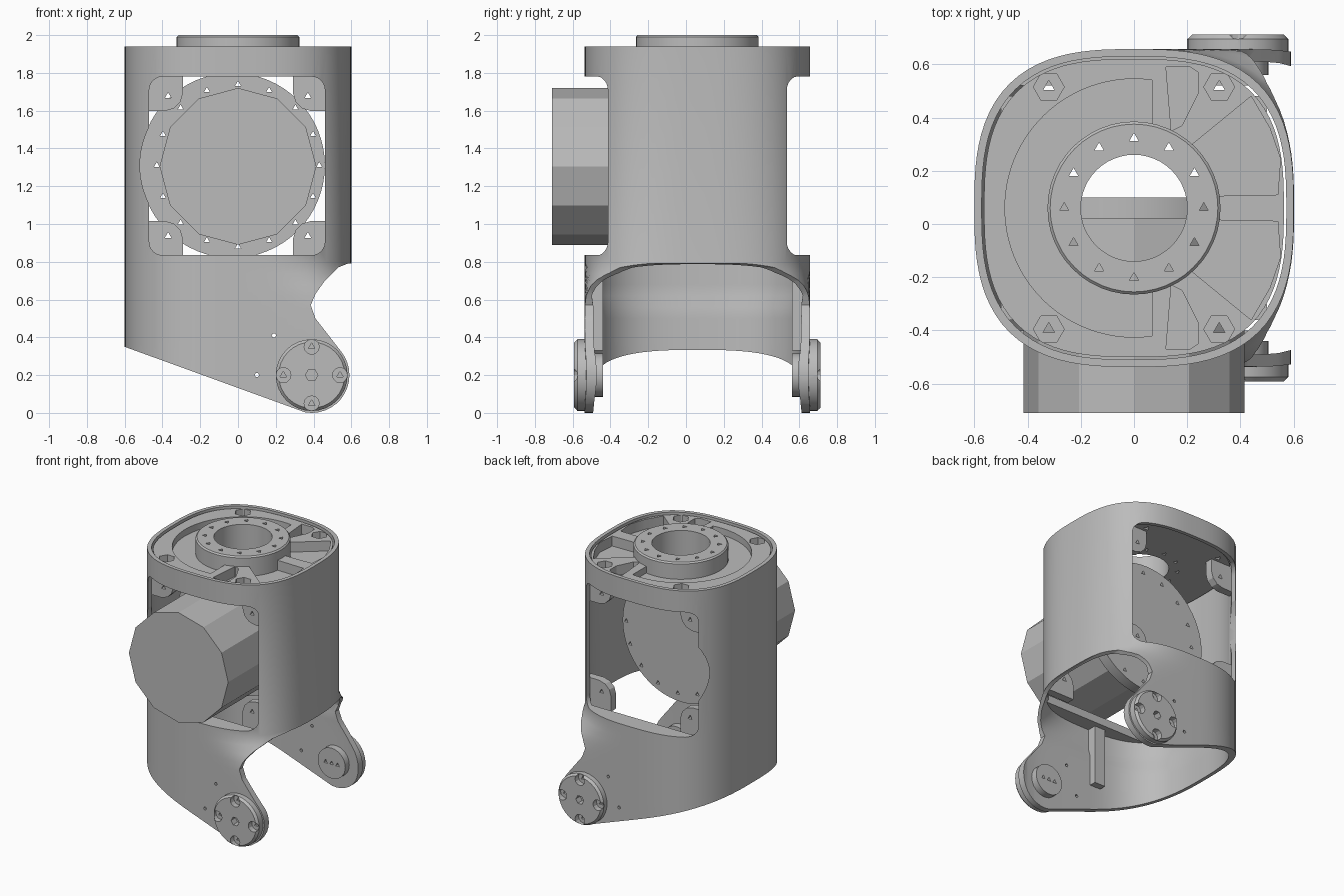
import bpy, bmesh
from math import sin, cos, pi, radians

if "Cube" in bpy.data.objects:
    bpy.data.objects.remove(bpy.data.objects["Cube"], do_unlink=True)

YC = 0.06          # middle of the housing in y
parts = []

grey = bpy.data.materials.new("machined grey")
grey.use_nodes = True
grey.diffuse_color = (0.5, 0.5, 0.5, 1)
grey.node_tree.nodes["Principled BSDF"].inputs["Base Color"].default_value = (0.5, 0.5, 0.5, 1)


def finish(name, bm):
    bmesh.ops.recalc_face_normals(bm, faces=bm.faces)
    mesh = bpy.data.meshes.new(name)
    bm.to_mesh(mesh)
    bm.free()
    ob = bpy.data.objects.new(name, mesh)
    bpy.context.collection.objects.link(ob)
    parts.append(ob)
    return ob


def loft(name, rings, closed=False):
    """Bridge rings of equal length; cap the ends, or close the loop."""
    bm = bmesh.new()
    rows = [[bm.verts.new(p) for p in ring] for ring in rings]
    count = len(rows[0])
    pairs = list(zip(rows, rows[1:])) + ([(rows[-1], rows[0])] if closed else [])
    for a, b in pairs:
        for i in range(count):
            j = (i + 1) % count
            bm.faces.new((a[i], a[j], b[j], b[i]))
    if not closed:
        bm.faces.new(rows[0])
        bm.faces.new(rows[-1])
    return finish(name, bm)


def prism(name, pts, lo, hi, axis="z"):
    place = (lambda p, w: (p[0], p[1], w)) if axis == "z" else (lambda p, w: (p[0], w, p[1]))
    return loft(name, [[place(p, w) for p in pts] for w in (lo, hi)])


def circle(cx, cy, r, n, start=0.0):
    return [(cx + r * cos(start + 2 * pi * i / n), cy + r * sin(start + 2 * pi * i / n)) for i in range(n)]


def box(x0, x1, y0, y1):
    return [(x0, y0), (x1, y0), (x1, y1), (x0, y1)]


def rounded_box(x0, x1, y0, y1, r, n=6):
    pts = []
    for k, (cx, cy) in enumerate(box(x0 + r, x1 - r, y0 + r, y1 - r)):
        for i in range(n + 1):
            a = pi + k * pi / 2 + i * pi / 2 / n
            pts.append((cx + r * cos(a), cy + r * sin(a)))
    return pts


def cut(ob, *cutters):
    for c in cutters:
        mod = ob.modifiers.new("cut", "BOOLEAN")
        mod.operation, mod.solver, mod.object = "DIFFERENCE", "EXACT", c
        bpy.context.view_layer.update()
        deps = bpy.context.evaluated_depsgraph_get()
        mesh = bpy.data.meshes.new_from_object(ob.evaluated_get(deps))
        ob.modifiers.clear()
        ob.data = mesh
        parts.remove(c)
        bpy.data.objects.remove(c, do_unlink=True)


def mirror_y(pts):
    return [(x, 2 * YC - y) for x, y in pts]


def section(z, inset=0.0, n=96):
    """Rounded housing outline; it turns boxy on the ear side lower down."""
    t = min(max((0.8 - z) / 0.42, 0), 1)
    t = t * t * (3 - 2 * t)
    ring = []
    for i in range(n):
        c, s = cos(2 * pi * i / n), sin(2 * pi * i / n)
        a, p = (0.6 + 0.12 * t, 2.8 + 7 * t) if c > 0 else (0.6, 2.8)
        r = ((abs(c) / (a - inset)) ** p + (abs(s) / (0.597 - inset)) ** p) ** (-1 / p)
        ring.append((r * c, YC + r * s, z))
    return ring


# Housing shell with the two ears
levels = [-0.05, 0.38] + [0.38 + 0.06 * k for k in range(1, 8)] + [1.94]
outer = [section(z) for z in levels]
inner = [section(z, 0.045 if z < 0.6 else 0.028) for z in reversed(levels)]
shell = loft("housing_shell", outer + inner, closed=True)

ear_arc = [(0.39 + 0.2 * cos(radians(a)), 0.2 + 0.2 * sin(radians(a))) for a in range(40, -110, -10)]
below = [(0.9, 0.79), (0.58, 0.79), (0.53, 0.77), (0.46, 0.7), (0.41, 0.63), (0.385, 0.57), (0.41, 0.5)]
below += ear_arc + [(-0.6, 0.35), (-0.9, 0.45), (-0.9, -0.3), (0.9, -0.3)]
bulge = [(x, 1.31 + (z - 1.31) * 0.95) for x, z in circle(-0.03, 1.31, 0.49, 48)]
cut(shell,
    prism("cutter", below, -1, 1.2, "y"),
    prism("cutter", rounded_box(-0.47, 0.46, 0.835, 1.78, 0.07), -1, 1.2, "y"),
    prism("cutter", bulge, -1, 1.2, "y"),
    prism("cutter", circle(0.19, 0.41, 0.012, 6), -1, 1.2, "y"),
    prism("cutter", circle(0.1, 0.2, 0.012, 6), -1, 1.2, "y"))

# Ledge under the windows
ledge = loft("window_ledge", [section(0.775, 0.015), section(0.835, 0.015)])
cut(ledge, prism("cutter", box(-0.9, 0.9, YC - 0.46, YC + 0.46), 0.7, 0.9))

# Top plate with pockets and bolt holes
plate = loft("top_plate", [section(1.79, 0.037), section(1.925, 0.037)])
arc = [(0.485 * cos(radians(a)), YC + 0.485 * sin(radians(a))) for a in range(82, 279, 4)]
cut(plate, prism("cutter", arc, 1.875, 2.1),
    prism("cutter", circle(0, YC, 0.3, 48), 1.7, 2.1))
side_pocket = [(0.28, 0.105), (0.54, 0.11), (0.55, 0.245), (0.51, 0.36), (0.44, 0.48), (0.22, 0.3)]
end_pocket = [(0.12, 0.59), (0.21, 0.59), (0.24, 0.57), (0.24, 0.49), (0.18, 0.37), (0.14, 0.35)]
for pocket in (side_pocket, end_pocket):
    for pts in (pocket, mirror_y(pocket)):
        cut(plate, prism("cutter", pts, 1.85, 2.1))
for x in (-0.32, 0.32):
    for y in (YC - 0.455, YC + 0.455):
        cut(plate, prism("cutter", circle(x, y, 0.058, 6), 1.86, 2.1),
            prism("cutter", circle(x, y, 0.025, 3, pi / 2), 1.7, 2.0))

# Raised output ring
profile = [(0.2, 1.79), (0.315, 1.79), (0.325, 1.8), (0.325, 1.99), (0.315, 2.0), (0.2, 2.0)]
ring = loft("output_ring", [[(x, y, z) for x, y in circle(0, YC, r, 48)] for r, z in profile], closed=True)
for x, y in circle(0, YC, 0.262, 12):
    cut(ring, prism("cutter", circle(x, y, 0.02, 3, pi / 2), 1.7, 2.1))

# Motor and its round flange
prism("motor", circle(0, 1.305, 0.415, 12, pi / 2), -0.71, 0.03, "y")
flange = prism("motor_flange", circle(-0.03, 1.31, 0.49, 64), 0.02, 0.1, "y")
for x, z in circle(0, 1.31, 0.43, 16):
    cut(flange, prism("cutter", circle(x, z, 0.018, 3, pi / 2), -0.1, 0.2, "y"))

# Mounting lugs in the window corners
lug = [(0.5, 0.5), (0.29, 0.5), (0.29, 0.39), (0.305, 0.34), (0.34, 0.305), (0.39, 0.29), (0.5, 0.29)]
for sx in (-1, 1):
    for sz in (-1, 1):
        for side, sy in (("front", -1), ("back", 1)):
            lo, hi = sorted((YC + sy * 0.36, YC + sy * 0.42))
            ob = prism(side + "_window_lug", [(sx * x, 1.307 + sz * z) for x, z in lug], lo, hi, "y")
            cut(ob, prism("cutter", circle(sx * 0.37, 1.307 + sz * 0.37, 0.02, 3, pi / 2), -1, 1.2, "y"))

# Joint discs, inner bosses and inside ribs, front and back
for side, sy in (("front", -1), ("back", 1)):
    def along(*depths):
        return [YC + sy * d for d in depths]

    rings = zip((0.19, 0.19, 0.175), along(0.57, 0.635, 0.652))
    disc = loft(side + "_joint_disc", [[(x, y, z) for x, z in circle(0.39, 0.2, r, 32)] for r, y in rings])
    for x, z in circle(0.39, 0.2, 0.15, 4):
        lo, hi = sorted(along(0.61, 0.75))
        cut(disc, prism("cutter", circle(x, z, 0.04, 12), lo, hi, "y"))
        lo, hi = sorted(along(0.58, 0.72))
        cut(disc, prism("cutter", circle(x, z, 0.02, 3, pi / 2), lo, hi, "y"))
    lo, hi = sorted(along(0.6, 0.75))
    cut(disc, prism("cutter", circle(0.39, 0.2, 0.033, 6), lo, hi, "y"))

    lo, hi = sorted(along(0.5, 0.57))
    boss = prism(side + "_inner_boss", circle(0.39, 0.2, 0.115, 32), lo, hi, "y")
    lo, hi = sorted(along(0.45, 0.525))
    for x in (0.34, 0.39, 0.44):
        cut(boss, prism("cutter", circle(x, 0.2, 0.018, 3, pi / 2), lo, hi, "y"))

    lo, hi = sorted(along(0.5, 0.57))
    prism(side + "_inside_rib", box(-0.11, -0.02, 0.33, 0.8), lo, hi, "y")

# One colour for all parts, smooth curves with sharp edges
for ob in parts:
    ob.data.materials.clear()
    ob.data.materials.append(grey)
    for face in ob.data.polygons:
        face.material_index = 0
    for other in bpy.context.selected_objects:
        other.select_set(False)
    ob.select_set(True)
    bpy.context.view_layer.objects.active = ob
    bpy.ops.object.shade_smooth_by_angle(angle=radians(25))
